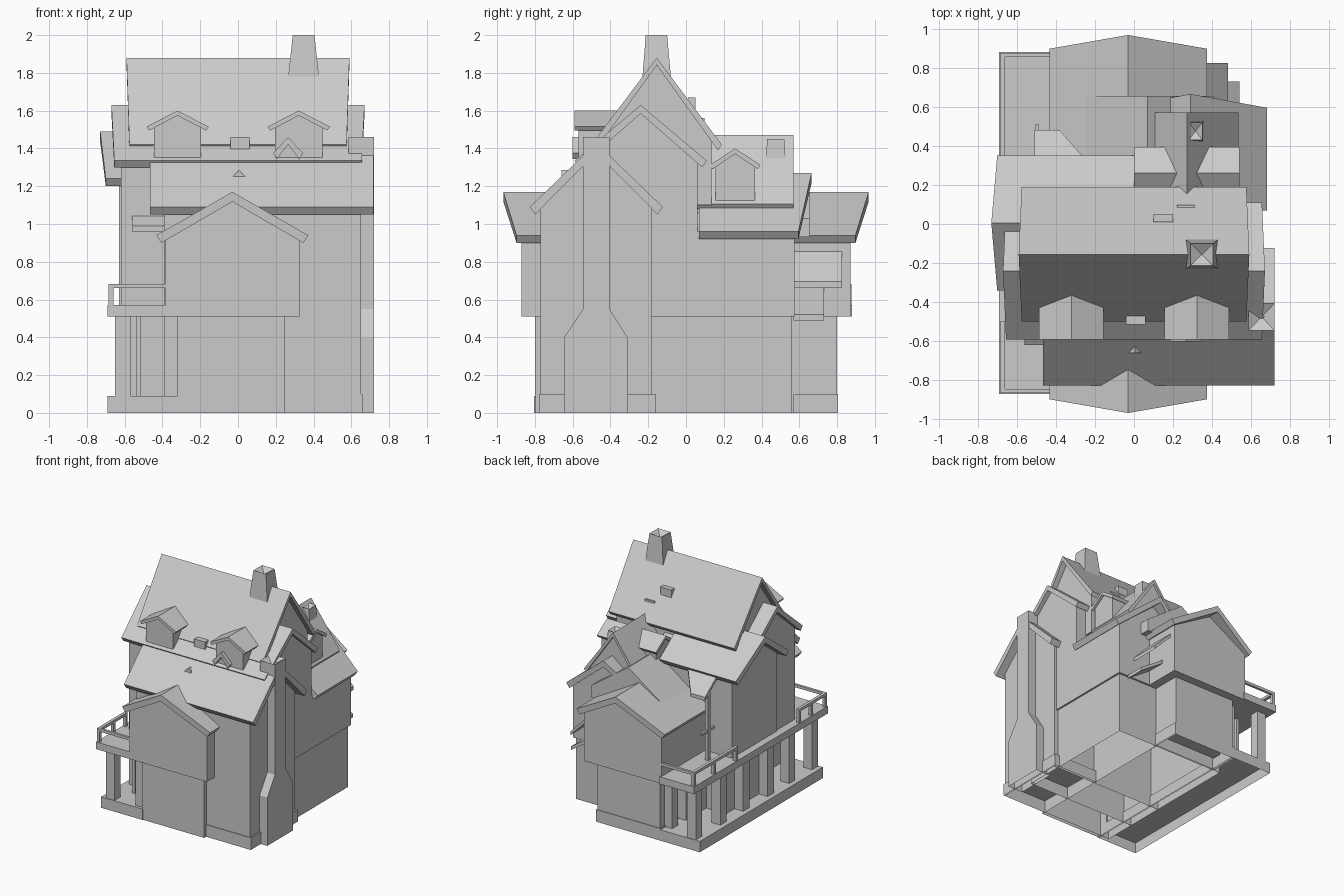
import bpy, bmesh

if "Cube" in bpy.data.objects:
    bpy.data.objects.remove(bpy.data.objects["Cube"])


def mesh(name, verts, faces, pit=0):
    """Mesh object, open where it meets the ground; pit sinks the top face into a flue."""
    bm = bmesh.new()
    vs = [bm.verts.new(v) for v in verts]
    for f in faces:
        bm.faces.new([vs[i] for i in f])
    bmesh.ops.recalc_face_normals(bm, faces=bm.faces)
    if pit:
        top = max(bm.faces, key=lambda f: f.calc_center_median().z)
        for v in bmesh.ops.poke(bm, faces=[top])['verts']:
            v.co.z -= pit
    ground = [f for f in bm.faces if all(abs(v.co.z) < 1e-6 for v in f.verts)]
    bmesh.ops.delete(bm, geom=ground, context='FACES_ONLY')
    me = bpy.data.meshes.new(name)
    bm.to_mesh(me)
    bm.free()
    ob = bpy.data.objects.new(name, me)
    bpy.context.collection.objects.link(ob)
    return ob


def loft(name, a, b, pit=0):
    """Solid between two matching outlines."""
    n = len(a)
    sides = [(i, (i + 1) % n, n + (i + 1) % n, n + i) for i in range(n)]
    return mesh(name, a + b, [tuple(range(n)), tuple(range(n, 2 * n))] + sides, pit)


def rect(x0, x1, y0, y1, z):
    return [(x0, y0, z), (x1, y0, z), (x1, y1, z), (x0, y1, z)]


def box(name, x0, x1, y0, y1, z0, z1):
    return loft(name, rect(x0, x1, y0, y1, z0), rect(x0, x1, y0, y1, z1))


def along(axis, profile, t, sign):
    """Place (s, z, lean) profile points at distance t along an axis."""
    return [((t + sign * l, s, z) if axis == 'x' else (s, t + sign * l, z))
            for s, z, l in profile]


def roof(name, axis, c, half, ridge, eave, t0, t1, lean0=0, lean1=0, th=0.04):
    """Chevron roof shell; lean pulls the eave corners back from the ridge tip."""
    h2 = half - th * 0.7

    def prof(l):
        return [(c - half, eave + th, -l), (c, ridge, 0), (c + half, eave + th, -l),
                (c + h2, eave, -l), (c, ridge - th * 1.3, 0), (c - h2, eave, -l)]
    return loft(name, along(axis, prof(lean0), t0, -1), along(axis, prof(lean1), t1, 1))


def house(name, axis, c, half, z0, ridge, eave, t0, t1):
    """Wall block with pentagon gable ends."""
    p = [(c - half, z0, 0), (c + half, z0, 0), (c + half, eave, 0), (c, ridge, 0), (c - half, eave, 0)]
    return loft(name, along(axis, p, t0, 1), along(axis, p, t1, 1))


def awning(name, x0, x1, y0, y1, z0, z1, axis='x', th=0.03):
    """Sloping slab, high at x0 (or y0), low at x1 (or y1)."""
    if axis == 'x':
        top = [(x0, y0, z1), (x1, y0, z0 + th), (x1, y1, z0 + th), (x0, y1, z1)]
    else:
        top = [(x0, y0, z1), (x1, y0, z1), (x1, y1, z0 + th), (x0, y1, z0 + th)]
    return loft(name, [(x, y, z - th) for x, y, z in top], top)


# Ground floor, plinths and porch deck
box("ground_floor_long", -0.32, 0.25, -0.80, 0.80, 0, 0.53)
box("ground_floor_side", -0.39, 0.615, -0.50, 0.56, 0, 0.51)
box("ground_floor_left", -0.57, -0.38, -0.29, 0.29, 0.09, 0.53)
box("plinth_front", 0.25, 0.66, -0.775, -0.16, 0, 0.10)
box("plinth_back", -0.33, 0.26, 0.57, 0.805, 0, 0.10)
box("porch_deck", -0.69, -0.31, -0.805, 0.805, 0, 0.09)

# Long cross wing, overhanging at front and back
house("cross_wing", 'y', -0.03, 0.355, 0.51, 1.13, 0.93, -0.87, 0.87)
roof("cross_wing_roof", 'y', -0.03, 0.403, 1.17, 0.90, -0.967, 0.967, 0.07, 0.07)

# Main block with two stacked roofs
house("main_block", 'x', -0.24, 0.30, 0.51, 1.585, 1.335, -0.62, 0.63)
roof("main_roof", 'x', -0.24, 0.35, 1.63, 1.30, -0.67, 0.67, 0.015, 0.015, 0.035)
house("attic_block", 'x', -0.155, 0.29, 1.10, 1.84, 1.468, -0.54, 0.54)
roof("attic_roof", 'x', -0.155, 0.345, 1.88, 1.39, -0.59, 0.59, 0.015, 0.015, 0.03)

# Front right wing
house("front_wing", 'x', -0.475, 0.295, 0, 1.39, 1.11, -0.39, 0.65)
roof("front_wing_roof", 'x', -0.475, 0.352, 1.43, 1.05, -0.465, 0.718)

# Left wing over the balcony
house("left_wing", 'x', 0.005, 0.295, 0.51, 1.45, 1.23, -0.63, 0.1)
roof("left_wing_roof", 'x', 0.005, 0.345, 1.49, 1.20, -0.73, 0.0, 0.03, 0)

# Back right wing, lower and upper roofs
house("back_wing", 'y', 0.29, 0.34, 0.51, 1.23, 0.96, 0.05, 0.575)
roof("back_wing_roof", 'y', 0.29, 0.39, 1.27, 0.92, 0.07, 0.665, 0, 0.07)
house("back_loft", 'y', 0.27, 0.235, 0.95, 1.44, 1.12, 0.0, 0.55)
roof("back_loft_roof", 'y', 0.27, 0.265, 1.47, 1.08, 0.0, 0.57, 0, 0, 0.025)
house("back_link_roof", 'y', 0.07, 0.34, 0.93, 1.27, 1.03, 0.1, 0.655)

# Back dormers on the loft
house("back_dormer", 'x', 0.26, 0.105, 1.12, 1.38, 1.30, 0.02, 0.52)
for a, b in [(0.0, 0.22), (0.32, 0.54)]:
    roof("back_dormer_roof", 'x', 0.26, 0.135, 1.40, 1.29, a, b, 0, 0, 0.022)

# Front dormers
for c in (-0.32, 0.322):
    house("front_dormer", 'y', c, 0.125, 1.35, 1.58, 1.51, -0.57, -0.33)
    roof("front_dormer_roof", 'y', c, 0.165, 1.60, 1.495, -0.59, -0.36, 0, -0.07, 0.02)

# Small roof vents
roof("vent_gablet", 'y', 0.265, 0.08, 1.46, 1.345, -0.60, -0.47, 0, 0, 0.03)
box("vent_box", -0.04, 0.06, -0.515, -0.47, 1.385, 1.46)
house("vent_wedge", 'y', 0.005, 0.04, 1.24, 1.285, 1.245, -0.66, -0.60)
box("back_vent", 0.10, 0.20, 0.01, 0.05, 1.58, 1.67)
box("back_vent_bar", 0.22, 0.31, 0.085, 0.097, 1.53, 1.56)

# Chimneys with sunken flues
loft("roof_chimney", rect(0.257, 0.437, -0.237, -0.073, 1.70), rect(0.29, 0.405, -0.213, -0.10, 2.0), 0.04)
loft("back_chimney", rect(0.27, 0.36, 0.42, 0.53, 1.30), rect(0.28, 0.35, 0.43, 0.52, 1.45), 0.03)
stack = [(-0.645, 0, 0), (-0.31, 0, 0), (-0.31, 0.40, 0), (-0.405, 0.55, 0), (-0.405, 1.46, 0),
         (-0.545, 1.46, 0), (-0.545, 0.55, 0), (-0.645, 0.40, 0)]
loft("side_chimney", along('x', stack, 0.585, 1), along('x', stack, 0.72, 1), 0.04)

# Balcony slab, railing and porch posts along the left side
box("balcony_slab", -0.69, -0.37, -0.87, 0.88, 0.51, 0.57)
for y0, y1, end in ((-0.865, -0.50, -0.865), (0.30, 0.875, 0.855)):
    box("rail_side", -0.685, -0.66, y0, y1, 0.66, 0.683)
    box("rail_end", -0.685, -0.385, end, end + 0.02, 0.66, 0.683)
    for y in (y0, (y0 + y1) / 2, y1 - 0.025):
        box("rail_post", -0.685, -0.66, y, y + 0.025, 0.56, 0.68)
for y in (-0.76, -0.46, -0.18, 0.14, 0.44, 0.76):
    box("porch_post", -0.65, -0.57, y - 0.04, y + 0.04, 0.09, 0.53)
for y in (-0.60, 0.60):
    box("thin_post", -0.54, -0.515, y - 0.012, y + 0.012, 0.09, 0.53)
for y in (-0.74, 0.70):
    box("wall_pilaster", -0.39, -0.31, y - 0.04, y + 0.04, 0.09, 0.53)

# Awnings and the balcony shelter
awning("awning_upper", 0.30, 0.48, 0.57, 0.825, 0.665, 0.88)
awning("awning_lower", 0.24, 0.54, 0.57, 0.73, 0.49, 0.72)
awning("awning_front", -0.56, -0.38, -0.50, -0.62, 0.96, 1.07, 'y')
plate = [(-0.51, 0.32), (-0.51, 0.48), (-0.38, 0.48), (-0.24, 0.32)]
loft("balcony_shelter", *[[(x, y, 1.44 - 0.75 * y + d) for x, y in plate] for d in (0, 0.03)])
box("shelter_pole", -0.51, -0.48, 0.41, 0.44, 0.56, 1.13)
box("shelter_pole_brace", -0.505, -0.485, 0.34, 0.51, 0.80, 0.82)
